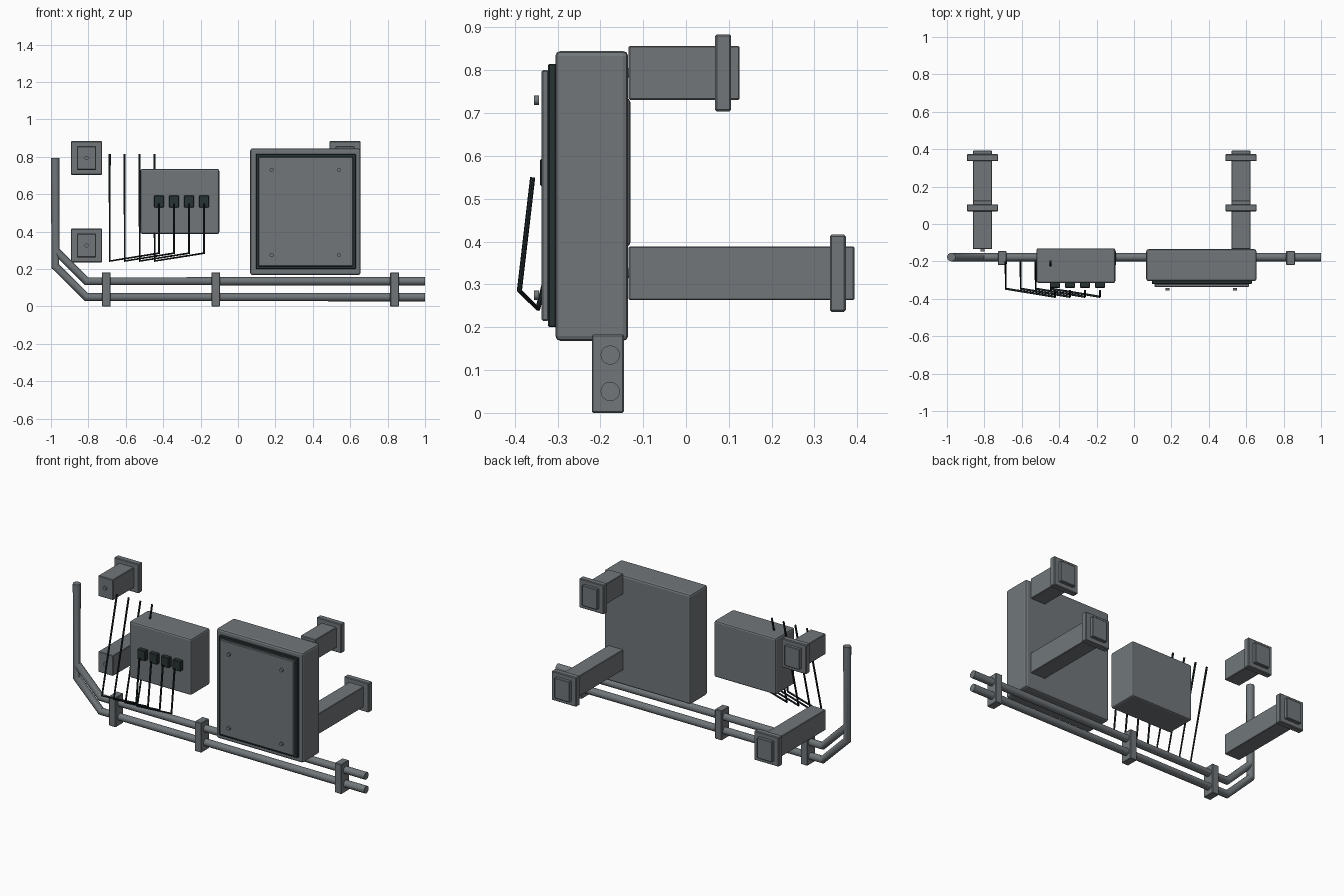
import bpy, bmesh, math
from mathutils import Matrix, Vector

if "Cube" in bpy.data.objects:
    bpy.data.objects.remove(bpy.data.objects["Cube"])


def material(name, rgb):
    m = bpy.data.materials.new(name)
    m.diffuse_color = (*rgb, 1)
    m.use_nodes = True
    m.node_tree.nodes["Principled BSDF"].inputs["Base Color"].default_value = m.diffuse_color
    return m


GREY = material("metal_grey", (0.165, 0.183, 0.195))
RUBBER = material("dark_rubber", (0.022, 0.033, 0.034))
CABLE = material("black_cable", (0.012, 0.018, 0.021))


def add_object(name, bm, mat):
    me = bpy.data.meshes.new(name)
    bm.to_mesh(me)
    bm.free()
    me.materials.append(mat)
    ob = bpy.data.objects.new(name, me)
    bpy.context.collection.objects.link(ob)
    return ob


def box(name, x, y, z, mat, bevel=0.0, segments=2):
    """Box from (min, max) ranges."""
    bm = bmesh.new()
    bmesh.ops.create_cube(bm, size=1)
    for v in bm.verts:
        v.co = Vector([(a + b) / 2 + c * (b - a) for (a, b), c in zip((x, y, z), v.co)])
    if bevel:
        bmesh.ops.bevel(bm, geom=bm.edges[:], offset=bevel, segments=segments,
                        profile=0.5, affect='EDGES')
    return add_object(name, bm, mat)


def smooth(ob):
    bpy.ops.object.select_all(action='DESELECT')
    ob.select_set(True)
    bpy.context.view_layer.objects.active = ob
    bpy.ops.object.shade_smooth_by_angle(angle=math.radians(35))


def screw(name, x, z, y0, y1, r=0.011):
    """Short round head along y."""
    bm = bmesh.new()
    m = Matrix.Translation((x, (y0 + y1) / 2, z)) @ Matrix.Rotation(math.pi / 2, 4, 'X')
    bmesh.ops.create_cone(bm, cap_ends=True, segments=16, radius1=r, radius2=r,
                          depth=abs(y1 - y0), matrix=m)
    smooth(add_object(name, bm, GREY))


def tube(name, pts, r, mat, res):
    """Round tube along a polyline, made into a mesh."""
    cu = bpy.data.curves.new(name, 'CURVE')
    cu.dimensions = '3D'
    cu.bevel_depth = r
    cu.bevel_resolution = res
    cu.use_fill_caps = True
    sp = cu.splines.new('POLY')
    sp.points.add(len(pts) - 1)
    for p, co in zip(sp.points, pts):
        p.co = (*co, 1)
    cu.materials.append(mat)
    ob = bpy.data.objects.new(name, cu)
    bpy.context.collection.objects.link(ob)
    bpy.ops.object.select_all(action='DESELECT')
    ob.select_set(True)
    bpy.context.view_layer.objects.active = ob
    bpy.ops.object.convert(target='MESH')
    smooth(bpy.context.view_layer.objects.active)


# Large cabinet: body, gasket, door and door screws
box("cabinet_body", (0.065, 0.655), (-0.305, -0.135), (0.168, 0.845), GREY, 0.012)
box("cabinet_gasket", (0.095, 0.63), (-0.322, -0.303), (0.2, 0.815), RUBBER, 0.003, 1)
box("cabinet_door", (0.11, 0.615), (-0.337, -0.32), (0.215, 0.8), GREY, 0.003, 1)
for x in (0.18, 0.54):
    for z in (0.275, 0.73):
        screw("door_screw", x, z, -0.355, -0.343)

# Small junction box
box("junction_box", (-0.522, -0.1), (-0.315, -0.13), (0.388, 0.735), GREY, 0.01)

# Connectors and their cables
for i in range(4):
    x = -0.422 + 0.08 * i
    box("connector", (x - 0.027, x + 0.027), (-0.341, -0.312), (0.53, 0.593), RUBBER, 0.003, 1)
    tube("cable", [(x, -0.358, 0.55), (x, -0.389, 0.285),
                   (x - 0.264, -0.346, 0.243), (x - 0.264, -0.2, 0.815)], 0.006, CABLE, 2)

# Wall posts: a short upper and a long lower one on each side
for x in (-0.81, 0.572):
    for label, z, end in (("upper", 0.794, 0.125), ("lower", 0.326, 0.393)):
        box(label + "_post", (x - 0.051, x + 0.051), (-0.134, end), (z - 0.063, z + 0.063), GREY, 0.003, 1)
        box(label + "_flange", (x - 0.084, x + 0.084), (end - 0.057, end - 0.02),
            (z - 0.09, z + 0.09), GREY, 0.004, 1)
        screw("post_screw", x, z, -0.146, -0.13)

# Two conduit pipes merging into one riser on the left
PY = -0.177
tube("upper_pipe", [(1, PY, 0.135), (-0.81, PY, 0.135), (-0.976, PY, 0.3), (-0.976, PY, 0.795)], 0.0225, GREY, 6)
tube("lower_pipe", [(1, PY, 0.05), (-0.81, PY, 0.05), (-0.977, PY, 0.215), (-0.977, PY, 0.79)], 0.0225, GREY, 6)

# Pipe clamps
for x in (-0.704, -0.119, 0.837):
    box("pipe_clamp", (x - 0.023, x + 0.023), (-0.22, -0.145), (0.0, 0.183), GREY, 0.003, 1)
